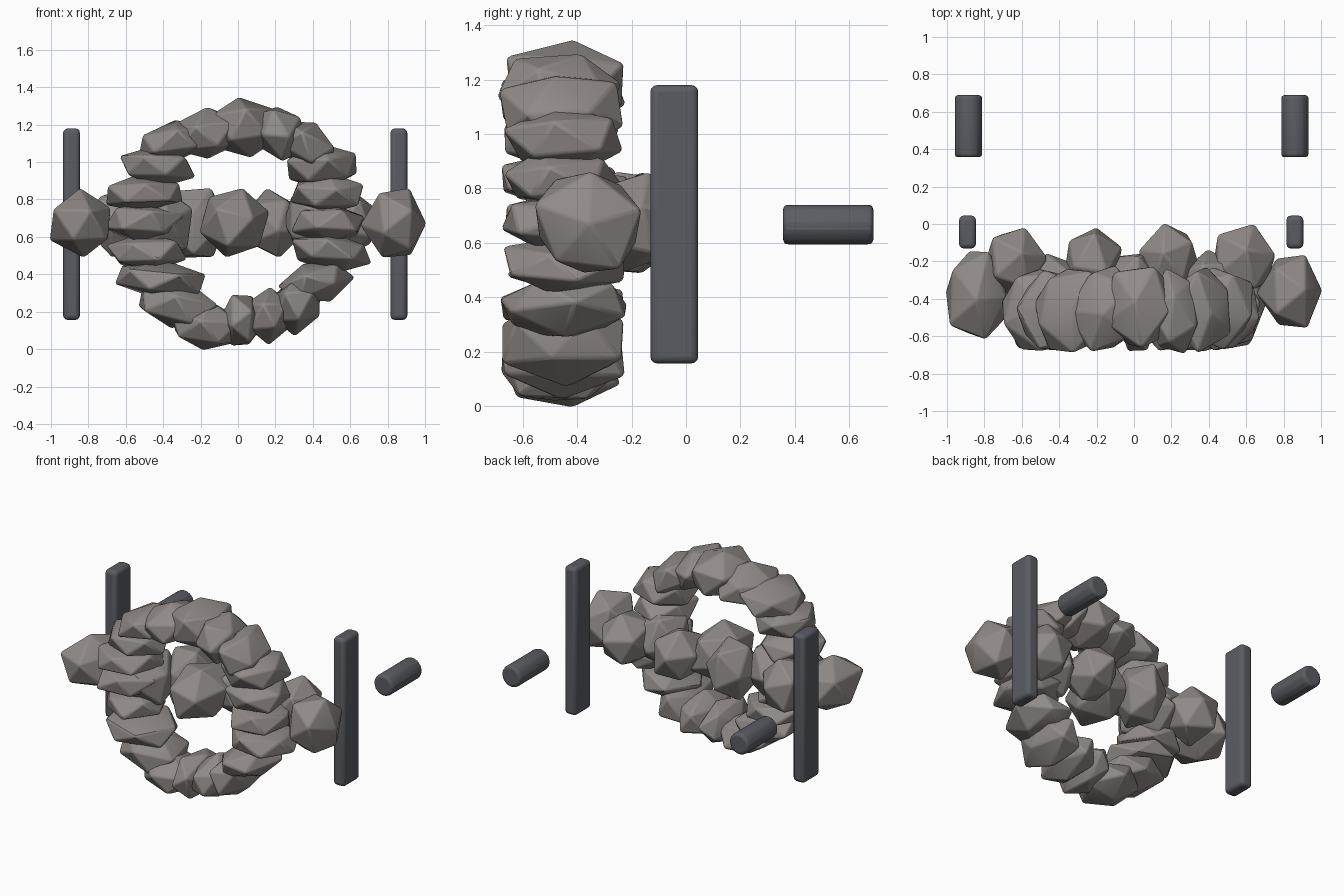
import bpy, bmesh, math, random
from mathutils import Matrix, Vector, Euler

if "Cube" in bpy.data.objects:
    bpy.data.objects.remove(bpy.data.objects["Cube"])

random.seed(23)


def material(name, color):
    m = bpy.data.materials.new(name)
    m.diffuse_color = (*color, 1)
    m.use_nodes = True
    m.node_tree.nodes["Principled BSDF"].inputs["Base Color"].default_value = m.diffuse_color
    return m


stone = material("stone", (0.28, 0.255, 0.245))
metal = material("dark_metal", (0.105, 0.108, 0.125))


def finish(bm, name, mat, bevel, segments):
    me = bpy.data.meshes.new(name)
    bm.to_mesh(me)
    bm.free()
    ob = bpy.data.objects.new(name, me)
    bpy.context.collection.objects.link(ob)
    me.materials.append(mat)
    mod = ob.modifiers.new("soft_edges", 'BEVEL')
    mod.width = bevel
    mod.segments = segments
    mod.limit_method = 'ANGLE'
    mod.angle_limit = math.radians(25)
    bpy.context.view_layer.objects.active = ob
    ob.select_set(True)
    bpy.ops.object.shade_smooth_by_angle(angle=math.radians(30))
    ob.select_set(False)
    return ob


# Irregular icosahedral boulder fitted to half sizes, then tilted in the xz plane and placed
def rock(name, loc, half, tilt=0, tumble=0.25):
    bm = bmesh.new()
    bmesh.ops.create_icosphere(bm, subdivisions=1, radius=1)
    spin = Euler((random.uniform(-tumble, tumble), random.uniform(-tumble, tumble),
                  random.uniform(0, 6.28))).to_matrix()
    for v in bm.verts:
        v.co = spin @ v.co * random.uniform(0.92, 1.1)
    turn = Matrix.Rotation(-math.radians(tilt), 3, 'Y')
    lo = [min(v.co[k] for v in bm.verts) for k in range(3)]
    hi = [max(v.co[k] for v in bm.verts) for k in range(3)]
    for v in bm.verts:
        p = [(2 * (v.co[k] - lo[k]) / (hi[k] - lo[k]) - 1) * (half[k] + 0.007) for k in range(3)]
        v.co = turn @ Vector(p) + Vector(loc)
    return finish(bm, name, stone, 0.01, 2)


# Upright ring of flattened stones: x, z, tilt, half width, half thickness
RING = [(.48, .67, 0, .19, .1), (.475, .835, 0, .19, .105), (.45, .975, 5, .18, .12),
        (.37, 1.085, -30, .17, .125), (.22, 1.165, -55, .15, .13), (.035, 1.185, 0, .18, .155),
        (-.17, 1.155, 10, .18, .13), (-.345, 1.11, 10, .19, .105), (-.43, .975, -4, .2, .105),
        (-.5, .835, 0, .2, .1), (-.5, .68, 0, .21, .105), (-.49, .52, 0, .21, .1),
        (-.415, .375, -5, .235, .1), (-.32, .24, -12, .2, .125), (-.17, .125, -5, .19, .125),
        (.02, .155, 90, .13, .115), (.16, .18, 75, .145, .125), (.32, .24, 60, .15, .125),
        (.42, .355, 15, .2, .11), (.5, .52, -8, .215, .1)]
for x, z, tilt, wide, thick in RING:
    rock("ring_stone", (x, random.uniform(-.465, -.445), z),
         (wide, random.uniform(0.205, 0.23), thick), tilt)

# Zigzag row of larger boulders crossing behind the ring: x, y, half width, half depth
ROW = [(-.845, -.38, .155, .23), (-.635, -.2, .165, .175), (-.42, -.37, .17, .21),
       (-.22, -.2, .15, .175), (-.02, -.37, .18, .21), (.19, -.185, .16, .185),
       (.42, -.35, .17, .21), (.59, -.185, .16, .18), (.83, -.36, .17, .19)]
for x, y, wide, deep in ROW:
    rock("row_boulder", (x, y, 0.675), (wide, deep, 0.18), 0, 0.5)

# Tall side bars and short rear pegs
for x, px in ((-0.89, -0.885), (0.86, 0.86)):
    bm = bmesh.new()
    bmesh.ops.create_cube(bm, size=1, matrix=Matrix.Translation((x, -0.043, 0.668))
                          @ Matrix.Diagonal((0.09, 0.176, 1.024, 1)))
    finish(bm, "side_bar", metal, 0.025, 3)
    bm = bmesh.new()
    bmesh.ops.create_cone(bm, cap_ends=True, segments=12, radius1=0.076, radius2=0.076,
                          depth=0.332, matrix=Matrix.Translation((px, 0.523, 0.667))
                          @ Matrix.Rotation(math.pi / 2, 4, 'X'))
    finish(bm, "rear_peg", metal, 0.022, 3)
